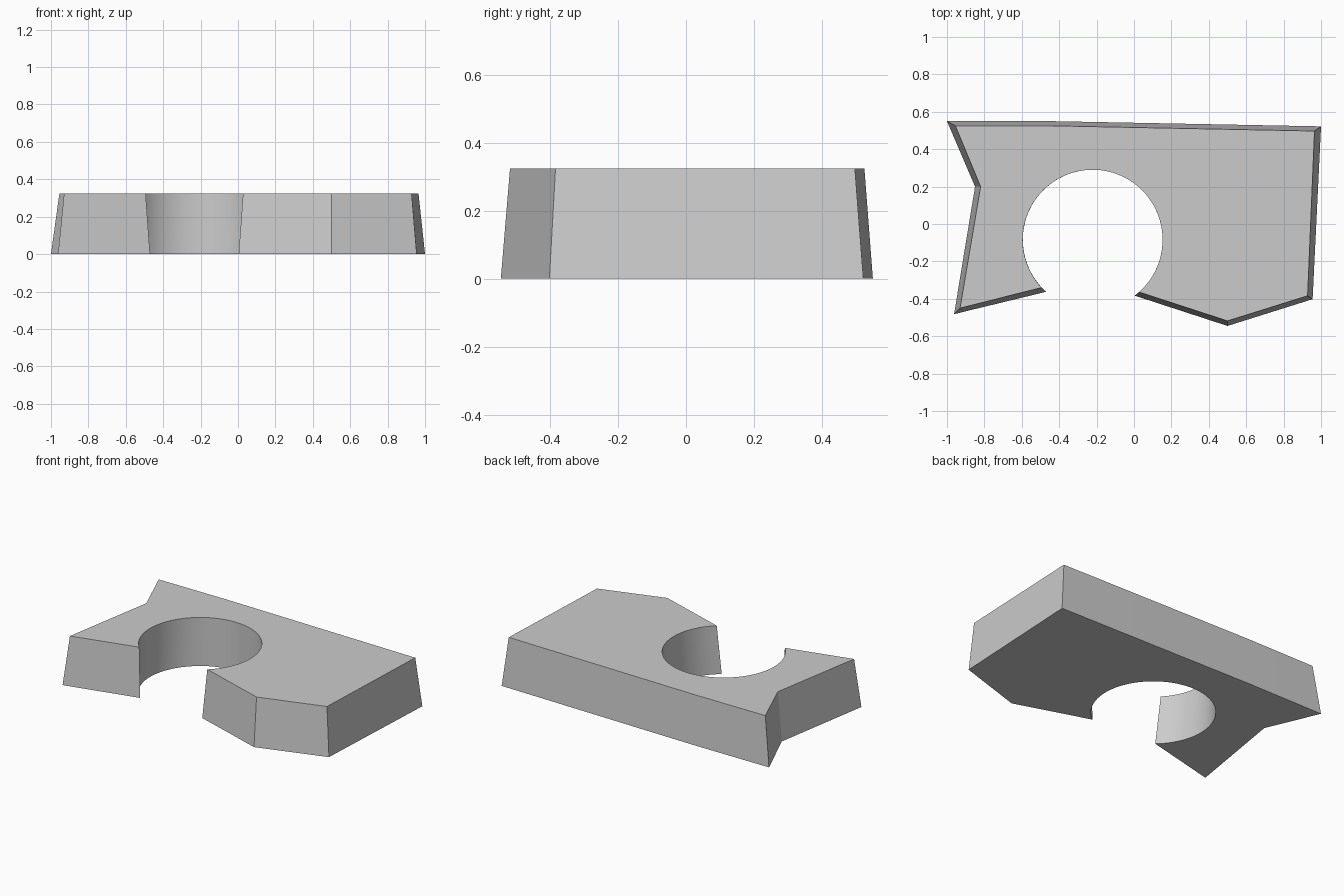
import bpy, bmesh, math

if "Cube" in bpy.data.objects:
    bpy.data.objects.remove(bpy.data.objects["Cube"])

HEIGHT = 0.325
CX, CY, R = -0.221, -0.084, 0.374   # round cut-out
STEPS = 64


def arc(start, end):
    """Clockwise-from-left sweep over the back of the round cut-out."""
    a0 = math.atan2(start[1] - CY, start[0] - CX)
    a1 = math.atan2(end[1] - CY, end[0] - CX)
    if a0 < a1:
        a0 += 2 * math.pi
    return [(CX + R * math.cos(a0 + (a1 - a0) * i / STEPS),
             CY + R * math.sin(a0 + (a1 - a0) * i / STEPS)) for i in range(STEPS + 1)]


# Outlines: back edge, left notch, left front, round cut-out, right front
bottom = [(1.0, 0.522), (-0.45, 0.55), (-1.0, 0.55), (-0.85, 0.2), (-0.962, -0.482)]
bottom += arc((-0.47, -0.362), (0.005, -0.385)) + [(0.5, -0.545), (0.955, -0.402)]
top = [(0.965, 0.497), (-0.45, 0.525), (-0.955, 0.525), (-0.82, 0.2), (-0.93, -0.45)]
top += arc((-0.493, -0.339), (0.029, -0.366)) + [(0.5, -0.518), (0.928, -0.384)]

# Tapered block: caps and side walls
bm = bmesh.new()
low = [bm.verts.new((x, y, 0)) for x, y in bottom]
high = [bm.verts.new((x, y, HEIGHT)) for x, y in top]
bm.faces.new(high)
bm.faces.new(low[::-1])
n = len(low)
for i in range(n):
    j = (i + 1) % n
    bm.faces.new((low[i], low[j], high[j], high[i]))
bm.normal_update()
bmesh.ops.triangulate(bm, faces=[f for f in bm.faces if len(f.verts) > 4])
bmesh.ops.recalc_face_normals(bm, faces=bm.faces)
mesh = bpy.data.meshes.new("tapered_block")
bm.to_mesh(mesh)
bm.free()

block = bpy.data.objects.new("tapered_block", mesh)
bpy.context.collection.objects.link(block)
grey = bpy.data.materials.new("light grey")
grey.diffuse_color = (0.6, 0.6, 0.6, 1)
grey.use_nodes = True
grey.node_tree.nodes["Principled BSDF"].inputs["Base Color"].default_value = grey.diffuse_color
mesh.materials.append(grey)

# Smooth cut-out wall, crisp corners
bpy.context.view_layer.objects.active = block
block.select_set(True)
bpy.ops.object.shade_smooth_by_angle(angle=math.radians(20))
